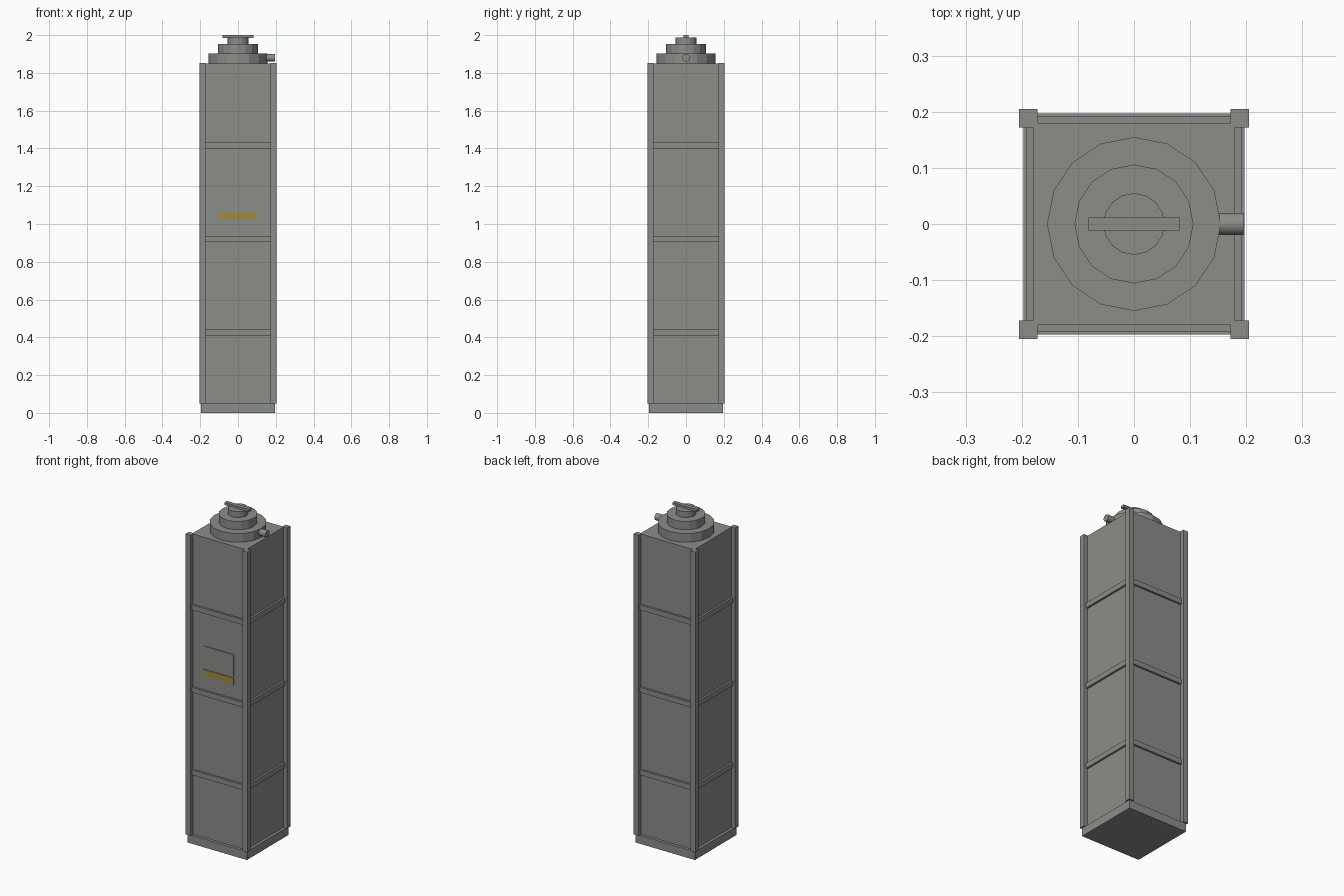
import bpy, math

if "Cube" in bpy.data.objects:
    bpy.data.objects.remove(bpy.data.objects["Cube"])


def material(name, rgb):
    m = bpy.data.materials.new(name)
    m.diffuse_color = (*rgb, 1)
    m.use_nodes = True
    m.node_tree.nodes["Principled BSDF"].inputs["Base Color"].default_value = m.diffuse_color
    return m


GREY = material("steel grey", (0.26, 0.27, 0.25))
GOLD = material("ochre yellow", (0.35, 0.26, 0.06))


def box(name, lo, hi, mat=GREY):
    bpy.ops.mesh.primitive_cube_add(size=1)
    o = bpy.context.object
    o.name = name
    for v in o.data.vertices:
        v.co = [(a + b) / 2 + c * (b - a) for a, b, c in zip(lo, hi, v.co)]
    o.data.materials.append(mat)
    return o


def disc(name, r, z0, z1, sides=16):
    bpy.ops.mesh.primitive_cylinder_add(vertices=sides, radius=r, depth=z1 - z0,
                                        location=(0, 0, (z0 + z1) / 2))
    o = bpy.context.object
    o.name = name
    o.data.materials.append(GREY)
    return o


# Base and main column
box("base_plate", (-0.197, -0.197, 0), (0.197, 0.197, 0.05))
box("body", (-0.18, -0.18, 0.05), (0.18, 0.18, 1.85))

# Corner posts
for sx in (-1, 1):
    for sy in (-1, 1):
        x, y = sx * 0.1885, sy * 0.1885
        box("corner_post", (x - 0.0165, y - 0.0165, 0.05), (x + 0.0165, y + 0.0165, 1.852))

# Horizontal ribs on all four sides
for z in (0.41, 0.905, 1.4):
    for s in (-1, 1):
        a, b = sorted((s * 0.175, s * 0.192))
        box("rib_front_back", (-0.174, a, z), (0.174, b, z + 0.031))
        box("rib_side", (a, -0.174, z), (b, 0.174, z + 0.031))

# Front plate and coloured strip
box("front_plate", (-0.1, -0.185, 1.07), (0.1, -0.179, 1.2))
box("front_strip", (-0.1, -0.185, 1.02), (0.1, -0.179, 1.06), GOLD)

# Stepped cap with handle
disc("cap_lower", 0.155, 1.85, 1.902)
disc("cap_middle", 0.106, 1.902, 1.952)
disc("cap_upper", 0.055, 1.952, 1.987)
box("cap_handle", (-0.081, -0.012, 1.985), (0.081, 0.012, 2.0))

# Side outlet pipe
bpy.ops.mesh.primitive_cylinder_add(vertices=20, radius=0.02, depth=0.065,
                                    location=(0.163, 0, 1.88),
                                    rotation=(0, math.pi / 2, 0))
pipe = bpy.context.object
pipe.name = "outlet_pipe"
pipe.data.materials.append(GREY)
bpy.ops.object.shade_smooth_by_angle(angle=math.radians(40))
